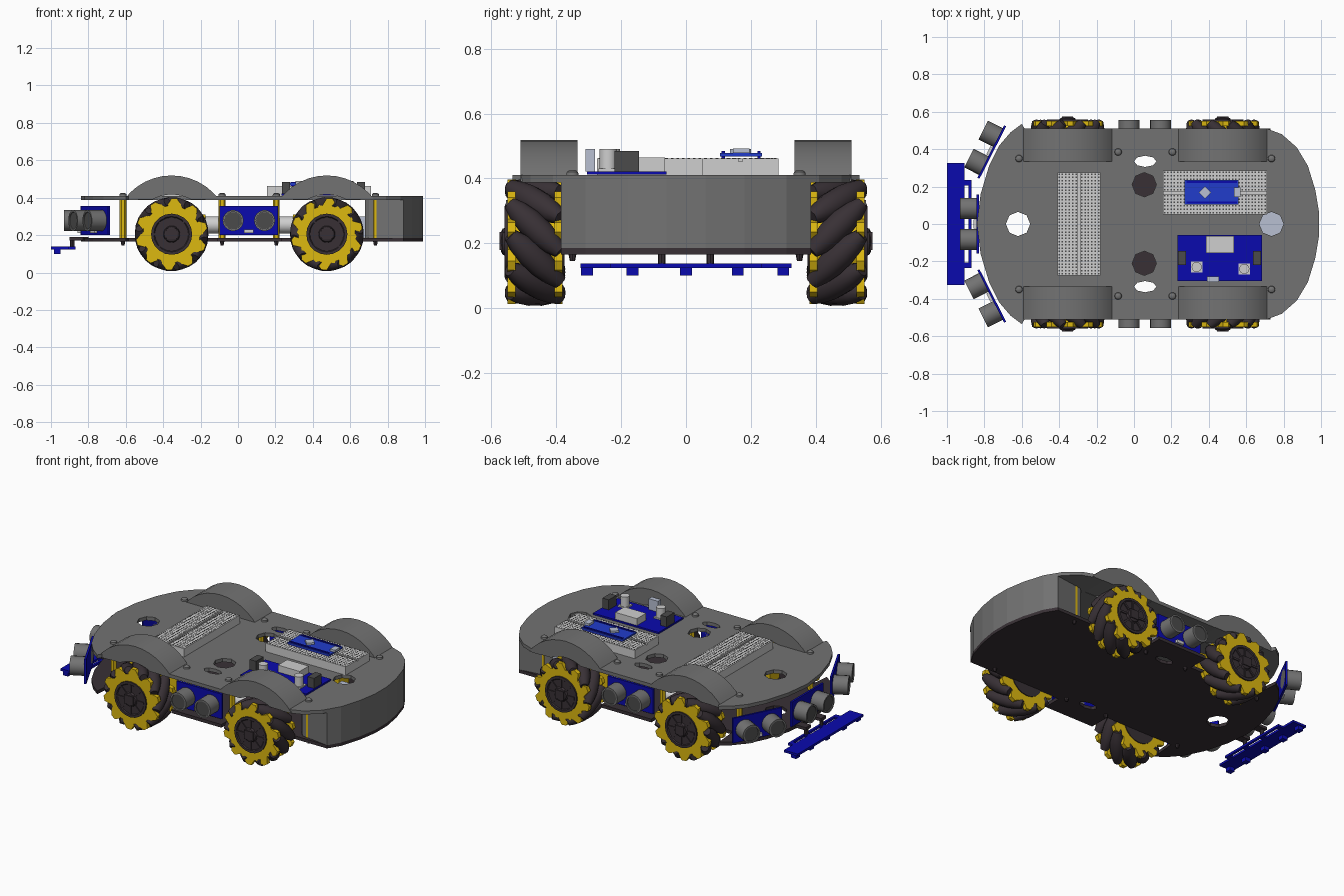
import bpy, bmesh, math
from math import sin, cos, pi
from mathutils import Vector, Matrix

if "Cube" in bpy.data.objects:
    bpy.data.objects.remove(bpy.data.objects["Cube"])


def material(name, r, g, b):
    m = bpy.data.materials.new(name)
    m.use_nodes = True
    m.diffuse_color = (r, g, b, 1)
    m.node_tree.nodes["Principled BSDF"].inputs["Base Color"].default_value = (r, g, b, 1)
    return m


GREY = material("body grey", .17, .17, .17)
DARK = material("rubber dark", .04, .03, .036)
BLUE = material("board blue", .003, .003, .42)
BRIGHT = material("bright blue", .015, .045, .6)
YELLOW = material("wheel yellow", .72, .48, .005)
LIGHT = material("light plastic", .62, .62, .62)
SILVER = material("silver", .48, .53, .65)
SHADE = material("dark grey", .07, .07, .07)


def finish(name, bm, mat, smooth=False):
    bmesh.ops.recalc_face_normals(bm, faces=bm.faces)
    me = bpy.data.meshes.new(name)
    bm.to_mesh(me)
    bm.free()
    me.materials.append(mat)
    if smooth:
        me.shade_smooth()
        me.set_sharp_from_angle(angle=math.radians(40))
    ob = bpy.data.objects.new(name, me)
    bpy.context.scene.collection.objects.link(ob)
    return ob


def add_box(bm, lo, hi):
    lo, hi = Vector(lo), Vector(hi)
    bmesh.ops.create_cube(bm, size=1, matrix=Matrix.Translation((lo + hi) / 2) @ Matrix.Diagonal((*(hi - lo), 1)))


def box(name, lo, hi, mat):
    bm = bmesh.new()
    add_box(bm, lo, hi)
    return finish(name, bm, mat)


def add_lathe(bm, base, axis, profile, seg=16):
    """Spin (radius, distance) pairs about an axis and cap both ends."""
    rot = Vector(axis).to_track_quat('Z', 'Y')
    rings = [[bm.verts.new(Vector(base) + rot @ Vector((r * cos(2 * pi * i / seg), r * sin(2 * pi * i / seg), d)))
              for i in range(seg)] for r, d in profile]
    for a, b in zip(rings, rings[1:]):
        for i in range(seg):
            j = (i + 1) % seg
            bm.faces.new((a[i], a[j], b[j], b[i]))
    bm.faces.new(rings[0])
    bm.faces.new(rings[-1])


def lathe(name, base, axis, profile, mat, seg=16):
    bm = bmesh.new()
    add_lathe(bm, base, axis, profile, seg)
    return finish(name, bm, mat, True)


def add_prism(bm, pts, vec):
    face = bm.faces.new([bm.verts.new(p) for p in pts])
    out = bmesh.ops.extrude_face_region(bm, geom=[face], use_keep_orig=True)
    bmesh.ops.translate(bm, vec=vec, verts=[v for v in out["geom"] if isinstance(v, bmesh.types.BMVert)])


def prism(name, pts, vec, mat, smooth=False):
    bm = bmesh.new()
    add_prism(bm, pts, vec)
    return finish(name, bm, mat, smooth)


def cut(ob, cutter):
    """Subtract the cutter, keep the result and drop the cutter."""
    mod = ob.modifiers.new("cut", 'BOOLEAN')
    mod.operation, mod.solver, mod.object = 'DIFFERENCE', 'EXACT', cutter
    dg = bpy.context.evaluated_depsgraph_get()
    me = bpy.data.meshes.new_from_object(ob.evaluated_get(dg))
    ob.modifiers.clear()
    ob.data = me
    bpy.data.objects.remove(cutter)


def mirrored(half, z):
    full = half + [(x, -y) for x, y in reversed(half) if y > 0]
    return [(x, y, z) for x, y in full]


WHEEL_X = (-.355, .475)
NOSE = [(-.84, 0), (-.82, .16), (-.775, .31), (-.72, .42), (-.66, .49), (-.6, .535), (-.585, .51)]
TAIL = [(.71, .51), (.79, .48), (.87, .41), (.93, .31), (.97, .18), (.99, .06)]
BIG_HOLE = (-.62, 0, .065, .065)
SLOTS = [(.06, s * .335, .06, .03) for s in (-1, 1)]


def hole_cutter(holes, z0, z1):
    bm = bmesh.new()
    for x, y, rx, ry in holes:
        add_prism(bm, [(x + rx * cos(k * pi / 4), y + ry * sin(k * pi / 4), z0) for k in range(8)], (0, 0, z1 - z0))
    return finish("hole_cutter", bm, GREY)


# Top deck with wheel openings and cable holes
deck = prism("top_deck", mirrored(NOSE + TAIL, .388), (0, 0, .022), GREY)
cut(deck, hole_cutter([BIG_HOLE, (.735, 0, .065, .065), (.055, .21, .065, .065), (.055, -.21, .065, .065)] + SLOTS, .3, .5))
for wx in WHEEL_X:
    for s in (-1, 1):
        ys = sorted((s * .345, s * .6))
        cut(deck, box("opening_cutter", (wx - .18, ys[0], .3), (wx + .18, ys[1], .5), GREY))

# Bottom plate, notched around the wheels
low = NOSE[:-1] + [(-.585, .37), (-.11, .37), (-.11, .5), (.235, .5), (.235, .385), (.885, .385)] + TAIL[3:]
base = prism("bottom_plate", mirrored(low, .165), (0, 0, .02), DARK)
cut(base, hole_cutter([BIG_HOLE] + SLOTS, .1, .3))

# Curved rear wall
outer = [(.7, .36), (.885, .385)] + TAIL[3:]
outer = outer + [(x, -y) for x, y in reversed(outer)]
inner = [(x - .02, y * .95) for x, y in reversed(outer)]
prism("rear_wall", [(x, y, .185) for x, y in outer + inner], (0, 0, .205), GREY)
box("battery_pack", (.6, -.17, .186), (.8, .17, .3), SILVER)


def fender(wx, s):
    def arc(r):
        a0 = math.asin(.185 / r)
        return [(wx + r * cos(a0 + (pi - 2 * a0) * k / 12), s * .335, .205 + r * sin(a0 + (pi - 2 * a0) * k / 12))
                for k in range(13)]
    prism("fender", arc(.314) + arc(.212)[::-1], (0, s * .175, 0), GREY, True)


def wheel(wx, s, hand):
    c = Vector((wx, s * .465, .205))
    # Toothed side discs and core
    bm = bmesh.new()
    for off in (-.085, .06):
        ring = []
        for k in range(40):
            r, a = (.165, .192, .192, .155)[k % 4], 2 * pi * k / 40
            ring.append(c + Vector((r * cos(a), off, r * sin(a))))
        add_prism(bm, ring, (0, .025, 0))
    add_lathe(bm, c - Vector((0, .07, 0)), (0, 1, 0), [(.125, 0), (.125, .14)], 20)
    finish("wheel_rim", bm, YELLOW)
    # Slanted barrel rollers
    bm = bmesh.new()
    for k in range(10):
        a = 2 * pi * (k + .45) / 10
        d = (Vector((0, 1, 0)) + hand * Vector((-sin(a), 0, cos(a)))).normalized()
        mid = c + .155 * Vector((cos(a), 0, sin(a)))
        add_lathe(bm, mid, d, [(.022, -.11), (.034, -.075), (.042, -.03), (.042, .03), (.034, .075), (.022, .11)], 12)
    finish("wheel_rollers", bm, DARK, True)
    # Stepped hub with raised spokes
    lathe("wheel_hub", c - Vector((0, s * .09, 0)), (0, s, 0),
          [(.11, 0), (.11, .184), (.095, .184), (.09, .178), (.045, .178), (.04, .19), (.03, .195)], DARK, 20)
    bm = bmesh.new()
    for k in range(8):
        m = Matrix.Translation(c + Vector((0, s * .09, 0))) @ Matrix.Rotation(k * pi / 4, 4, 'Y')
        bmesh.ops.create_cube(bm, size=1, matrix=m @ Matrix.Translation((.068, 0, 0)) @ Matrix.Diagonal((.05, .008, .012, 1)))
    finish("hub_spokes", bm, DARK)
    ys = sorted((s * .5, s * .575))
    box("axle_end", (wx - .03, ys[0], .18), (wx + .03, ys[1], .235), DARK)
    # Gear motor behind the wheel
    into = 1 if wx < 0 else -1
    xs = sorted((wx - into * .05, wx + into * .18))
    ys = sorted((s * .25, s * .345))
    box("gearbox", (xs[0], ys[0], .2), (xs[1], ys[1], .31), YELLOW)
    lathe("motor_can", (wx + into * .18, s * .297, .255), (into, 0, 0), [(.045, 0), (.045, .1)], LIGHT)


for wx in WHEEL_X:
    for s in (-1, 1):
        fender(wx, s)
        wheel(wx, s, s if wx > 0 else -s)


def range_sensor(x, y, angle):
    """Board with two round transducers, facing along the angle."""
    n, t = Vector((cos(angle), sin(angle), 0)), Vector((-sin(angle), cos(angle), 0))
    c = Vector((x, y, .278))
    up = Vector((0, 0, .078))
    prism("sensor_board", [c - t * .157 - up, c + t * .157 - up, c + t * .157 + up, c - t * .157 + up], n * .012, BLUE)
    for k in (-1, 1):
        p = c + t * .084 * k
        lathe("sensor_eye", p, n, [(.056, 0), (.056, .1), (.046, .1), (.046, .09)], GREY, 18)
        lathe("sensor_mesh", p + n * .09, n, [(.045, 0), (.045, .005)], SHADE, 18)
    p = c + n * .012 - up * .85
    prism("sensor_plug", [p - t * .025, p + t * .025, p + t * .025 + up * .25, p - t * .025 + up * .25], n * .015, LIGHT)


range_sensor(-.83, 0, pi)
for s in (-1, 1):
    range_sensor(-.755, s * .382, pi - s * .47)
    range_sensor(.058, s * .455, s * pi / 2)

# Screws and brass posts joining the plates
for x, y in ((-.615, .35), (.735, .35), (-.085, .385), (.205, .385)):
    for s in (-1, 1):
        lathe("deck_screw", (x, s * y, .41), (0, 0, 1), [(.02, 0), (.018, .01), (.009, .016)], GREY, 10)
        lathe("post", (x, s * min(y, .35), .185), (0, 0, 1), [(.018, 0), (.018, .204)], YELLOW, 6)
        lathe("base_screw", (x, s * min(y, .35), .145), (0, 0, 1), [(.008, 0), (.012, .02)], DARK, 8)


def breadboard(lo, hi, along_x):
    """Two light blocks with a centre groove and rows of contact holes."""
    (x0, y0), (x1, y1) = lo, hi
    box("breadboard", (x0, y0, .41), (x1, y1, .452), LIGHT)
    mx, my = (x0 + x1) / 2, (y0 + y1) / 2
    holes = bmesh.new()
    for s in (0, 1):
        if along_x:
            a, b = (x0, (y0, my + .006)[s]), (x1, (my - .006, y1)[s])
        else:
            a, b = ((x0, mx + .006)[s], y0), ((mx - .006, x1)[s], y1)
        box("breadboard_half", (*a, .452), (*b, .462), LIGHT)
        nx, ny = (32, 6) if along_x else (6, 32)
        for i in range(nx):
            for j in range(ny):
                px = a[0] + (b[0] - a[0]) * (i + .5) / nx
                py = a[1] + (b[1] - a[1]) * (j + .5) / ny
                add_box(holes, (px - .004, py - .004, .461), (px + .004, py + .004, .463))
    finish("contact_holes", holes, SHADE)


breadboard((-.41, -.275), (-.18, .275), False)
breadboard((.155, .05), (.71, .285), True)

# Controller board on the rear breadboard
box("controller_board", (.27, .105, .468), (.56, .235, .478), BRIGHT)
for y in (.115, .225):
    box("controller_pins", (.28, y - .005, .462), (.55, y + .005, .484), BLUE)
r = .033
prism("controller_chip", [(.38 + r, .168, .478), (.38, .168 + r, .478), (.38 - r, .168, .478), (.38, .168 - r, .478)],
      (0, 0, .012), SILVER)
box("controller_port", (.535, .145, .478), (.57, .195, .492), SILVER)

# Motor driver board with its components
box("driver_board", (.232, -.305, .412), (.685, -.06, .422), BLUE)
box("heat_sink", (.385, -.155, .422), (.535, -.065, .465), LIGHT)
for x in (.257, .658):
    box("side_terminal", (x - .022, -.22, .422), (x + .022, -.145, .485), SHADE)
for x, y in ((.335, -.23), (.59, -.24)):
    box("capacitor_foot", (x - .03, y - .03, .422), (x + .03, y + .03, .43), LIGHT)
    lathe("capacitor", (x, y, .43), (0, 0, 1), [(.027, 0), (.027, .06)], LIGHT)
box("power_terminal", (.39, -.31, .422), (.455, -.28, .49), SILVER)

# Line sensor bar under the nose
box("line_bar", (-1, -.325, .124), (-.905, .325, .138), BLUE)
box("line_bar_rear", (-.885, -.23, .124), (-.87, .23, .138), BLUE)
for y in (-.22, -.075, .075, .22):
    box("line_bar_link", (-.91, y - .015, .124), (-.87, y + .015, .138), BLUE)
for y in (-.305, -.165, 0, .16, .3):
    box("line_eye", (-.985, y - .018, .1), (-.95, y + .018, .125), BLUE)
for s in (-1, 1):
    lathe("line_bracket_post", (-.885, s * .075, .138), (0, 0, 1), [(.012, 0), (.012, .05)], DARK, 8)
    box("line_bracket", (-.9, s * .075 - .025, .172), (-.8, s * .075 + .025, .19), DARK)
